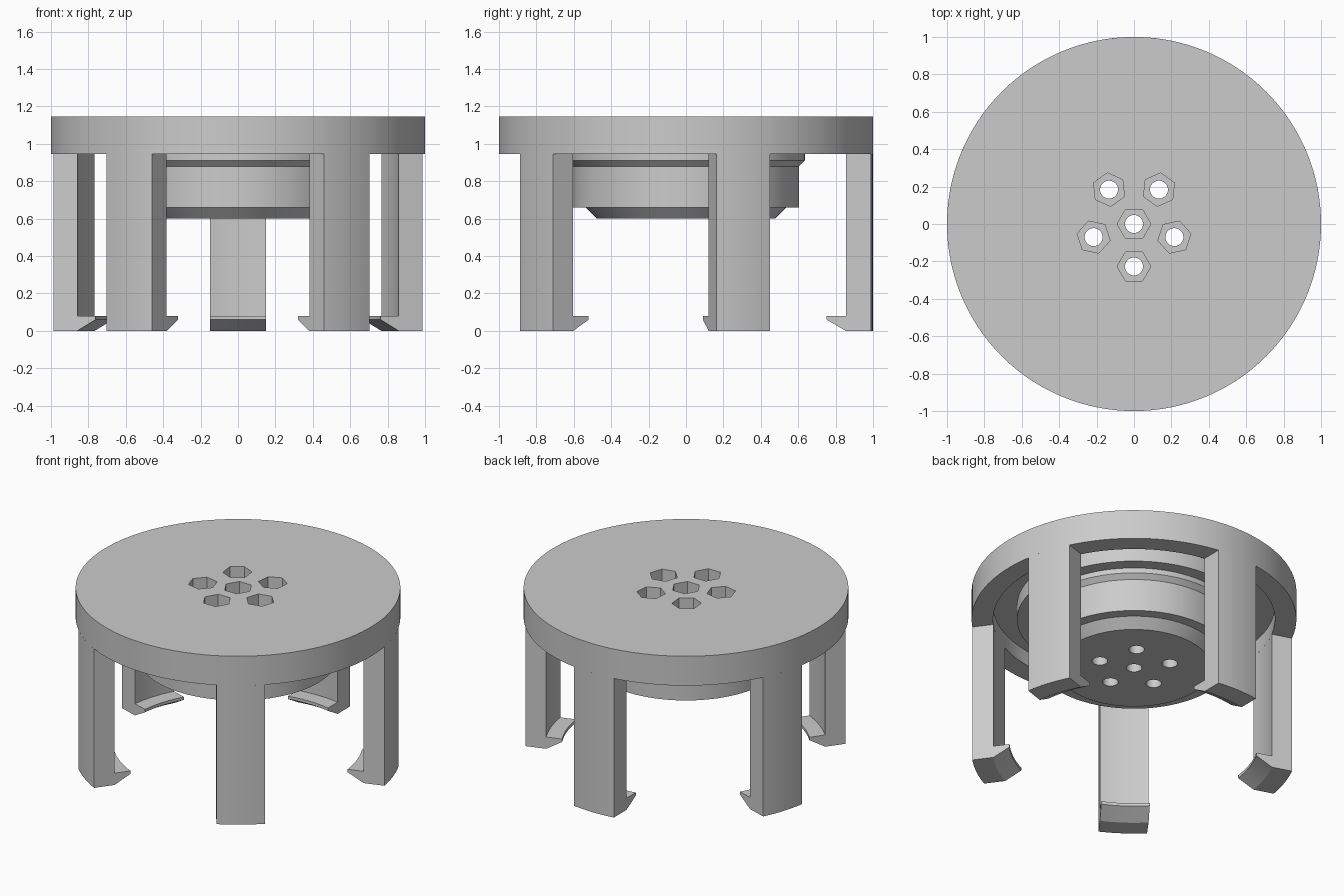
import bpy
import bmesh
from math import sin, cos, pi, radians, sqrt
from mathutils import Matrix

default = bpy.data.objects.get("Cube")
if default:
    bpy.data.objects.remove(default, do_unlink=True)

grey = bpy.data.materials.new("plain_grey")
grey.use_nodes = True
COLOUR = (0.6, 0.6, 0.6, 1)
grey.diffuse_color = COLOUR
grey.node_tree.nodes["Principled BSDF"].inputs["Base Color"].default_value = COLOUR

SEGMENTS = 128
TOP, RIM_BOTTOM = 1.145, 0.945
LEG_INNER = 0.868


def make_object(name, bm):
    bmesh.ops.recalc_face_normals(bm, faces=bm.faces)
    mesh = bpy.data.meshes.new(name)
    bm.to_mesh(mesh)
    bm.free()
    mesh.materials.append(grey)
    obj = bpy.data.objects.new(name, mesh)
    bpy.context.collection.objects.link(obj)
    return obj


def smooth(obj):
    obj.data.shade_smooth()
    obj.data.set_sharp_from_angle(angle=radians(25))


def lathe(name, profile):
    """Turn (radius, z) points around the z axis and cap both ends."""
    bm = bmesh.new()
    rings = []
    for r, z in profile:
        angles = [2 * pi * i / SEGMENTS for i in range(SEGMENTS)]
        rings.append([bm.verts.new((r * cos(a), r * sin(a), z)) for a in angles])
    for a, b in zip(rings, rings[1:]):
        for i in range(SEGMENTS):
            j = (i + 1) % SEGMENTS
            bm.faces.new((a[i], a[j], b[j], b[i]))
    bm.faces.new(rings[0])
    bm.faces.new(rings[-1])
    return make_object(name, bm)


def leg(name, angle, half_width=0.15, steps=10):
    """Clip leg with curved faces, parallel sides and an inward hook."""
    profile = [(1, 0), (1, RIM_BOTTOM), (LEG_INNER, RIM_BOTTOM), (LEG_INNER, 0.08),
               (0.767, 0.08), (0.767, 0.06), (LEG_INNER, 0)]
    bm = bmesh.new()
    slices = []
    for i in range(steps + 1):
        x = half_width * (2 * i / steps - 1)
        slices.append([bm.verts.new((x, sqrt(r * r - x * x), z)) for r, z in profile])
    for a, b in zip(slices, slices[1:]):
        for i in range(len(profile)):
            j = (i + 1) % len(profile)
            bm.faces.new((a[i], a[j], b[j], b[i]))
    bm.faces.new(slices[0])
    bm.faces.new(slices[-1])
    bm.transform(Matrix.Rotation(angle, 4, "Z"))
    smooth(make_object(name, bm))


def prism_cutter(name, sides, radius, bottom, top, places):
    """Vertical prisms at each (x, y, turn), joined in one hidden cutter."""
    bm = bmesh.new()
    for x, y, turn in places:
        ring = [turn + 2 * pi * i / sides for i in range(sides)]
        low, high = [[bm.verts.new((x + radius * cos(a), y + radius * sin(a), z))
                      for a in ring] for z in (bottom, top)]
        for i in range(sides):
            j = (i + 1) % sides
            bm.faces.new((low[i], low[j], high[j], high[i]))
        bm.faces.new(low)
        bm.faces.new(high)
    obj = make_object(name, bm)
    obj.hide_render = True
    return obj


# Round cap with an underside groove and a stepped central drum
cap = lathe("cap_and_drum", [
    (1, TOP), (1, RIM_BOTTOM), (LEG_INNER, RIM_BOTTOM), (LEG_INNER, 1.045),
    (0.72, 1.045), (0.72, RIM_BOTTOM), (0.635, RIM_BOTTOM), (0.635, 0.91),
    (0.605, 0.88), (0.605, 0.66), (0.535, 0.66), (0.475, 0.6)])

# Bolt holes: one in the centre and five around it, with hexagonal pockets
places = [(0, 0, 0)]
for k in range(5):
    turn = 2 * pi * k / 5
    places.append((0.227 * sin(turn), -0.227 * cos(turn), turn))
cutters = [prism_cutter("hex_pocket_cutter", 6, 0.09, 0.85, 1.3, places),
           prism_cutter("bolt_hole_cutter", 32, 0.048, 0.5, 1.0, places)]
for cutter in cutters:
    mod = cap.modifiers.new(cutter.name, "BOOLEAN")
    mod.operation = "DIFFERENCE"
    mod.solver = "EXACT"
    mod.object = cutter

# Bake the cuts and drop the cutters
bpy.context.view_layer.update()
graph = bpy.context.evaluated_depsgraph_get()
cut_mesh = bpy.data.meshes.new_from_object(cap.evaluated_get(graph))
cap.modifiers.clear()
cap.data = cut_mesh
for cutter in cutters:
    bpy.data.objects.remove(cutter, do_unlink=True)
smooth(cap)

# Five clip legs, the first at the back
for k in range(5):
    leg(f"clip_leg_{k + 1}", 2 * pi * k / 5)
